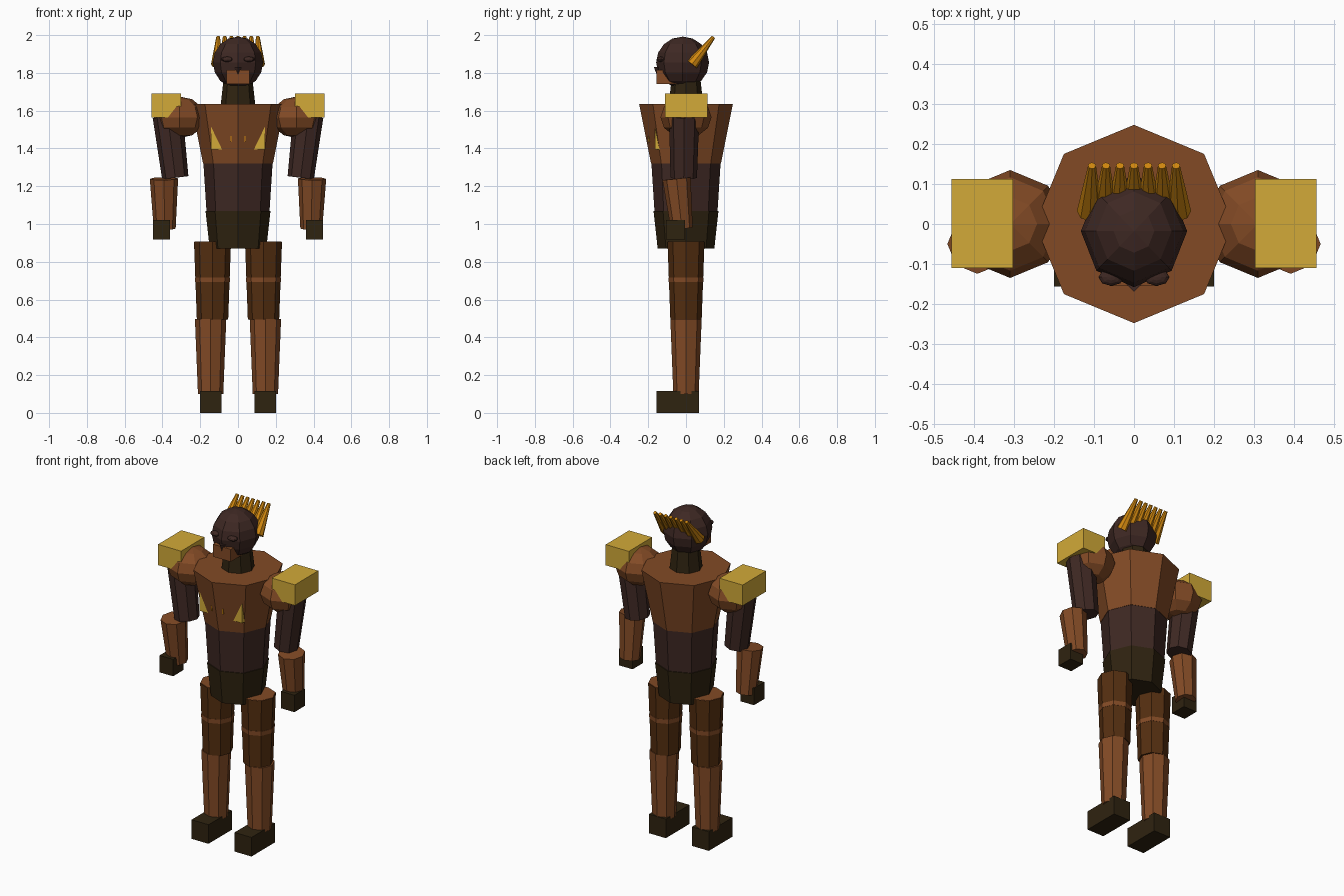
import bpy
from math import radians, cos, sin
from mathutils import Vector, Matrix

cube = bpy.data.objects.get("Cube")
if cube:
    bpy.data.objects.remove(cube)


def material(name, *rgb):
    lin = [((c / 255 + 0.055) / 1.055) ** 2.4 for c in rgb] + [1]
    m = bpy.data.materials.new(name)
    m.use_nodes = True
    m.diffuse_color = lin
    m.node_tree.nodes["Principled BSDF"].inputs["Base Color"].default_value = lin
    return m


BROWN = material("leather brown", 130, 74, 37)
DARK = material("dark brown", 62, 40, 35)
OLIVE = material("dark olive", 47, 35, 16)
THIGH = material("deep brown", 84, 46, 16)
GOLD = material("gold", 210, 170, 56)
AMBER = material("amber", 208, 135, 15)


def finish(name, mat):
    ob = bpy.context.object
    ob.name = name
    ob.data.materials.append(mat)
    return ob


def box(name, mat, low, high):
    low, high = Vector(low), Vector(high)
    bpy.ops.mesh.primitive_cube_add(size=1, location=(low + high) / 2)
    bpy.context.object.scale = high - low
    return finish(name, mat)


def limb(name, mat, a, b, r1, r2, sides=8):
    """Tapered prism from a to b, with a corner facing the front."""
    a, b = Vector(a), Vector(b)
    bpy.ops.mesh.primitive_cone_add(vertices=sides, radius1=r1, radius2=r2,
                                    depth=(b - a).length)
    ob = finish(name, mat)
    turn = Vector((0, 0, 1)).rotation_difference(b - a).to_matrix().to_4x4()
    ob.matrix_world = Matrix.Translation((a + b) / 2) @ turn
    return ob


def ball(name, mat, at, size, rings=8, sides=8):
    bpy.ops.mesh.primitive_uv_sphere_add(segments=sides, ring_count=rings,
                                         radius=1, location=at)
    bpy.context.object.scale = size
    return finish(name, mat)


# Trunk
limb("chest", BROWN, (0, 0, 1.32), (0, 0, 1.635), 0.185, 0.248)
limb("waist", DARK, (0, 0, 1.07), (0, 0, 1.32), 0.167, 0.183)
limb("pelvis", OLIVE, (0, 0, 0.87), (0, 0, 1.07), 0.15, 0.172)
limb("neck", OLIVE, (0, 0, 1.6), (0, 0, 1.78), 0.095, 0.075)

# Head
ball("head", DARK, (0, -0.018, 1.855), (0.133, 0.14, 0.137))
box("jaw", BROWN, (-0.06, -0.155, 1.74), (0.06, -0.05, 1.815))
nose = limb("nose", DARK, (0, -0.148, 1.775), (0, -0.148, 1.83), 0.001, 0.022, 4)

# Crown of spikes sweeping backward
for i in range(-3, 4):
    limb("crown_spike", AMBER, (i * 0.037, 0.032, 1.845),
         (i * 0.035, 0.146, 1.99), 0.032, 0.01)

for s, side in ((-1, "right"), (1, "left")):
    def mbox(name, mat, x, y, z):
        xs = sorted((s * x[0], s * x[1]))
        box(f"{side}_{name}", mat, (xs[0], y[0], z[0]), (xs[1], y[1], z[1]))

    def mlimb(name, mat, a, b, r1, r2):
        limb(f"{side}_{name}", mat, (s * a[0], *a[1:]), (s * b[0], *b[1:]), r1, r2)

    # Face and chest details
    ball(f"{side}_eyelid", DARK, (s * 0.057, -0.133, 1.872), (0.032, 0.022, 0.014))
    ball(f"{side}_eye", AMBER, (s * 0.06, -0.142, 1.872), (0.016, 0.012, 0.006))
    mbox("chest_plate", GOLD, (0.05, 0.143), (-0.165, -0.08), (1.395, 1.53))
    mbox("chest_stud", AMBER, (0.034, 0.04), (-0.2, -0.17), (1.435, 1.465))

    # Arm
    ball(f"{side}_shoulder", BROWN, (s * 0.31, 0, 1.565), (0.135, 0.135, 0.11), 6)
    mbox("shoulder_pad", GOLD, (0.303, 0.457), (-0.11, 0.113), (1.565, 1.69))
    mlimb("upper_arm", DARK, (0.332, -0.012, 1.245), (0.372, -0.01, 1.57), 0.07, 0.08)
    mlimb("forearm", BROWN, (0.388, -0.022, 0.975), (0.392, -0.05, 1.24), 0.058, 0.075)
    mbox("hand", OLIVE, (0.36, 0.45), (-0.105, -0.005), (0.918, 1.02))

    # Leg
    mlimb("thigh", THIGH, (0.135, 0, 0.495), (0.135, 0, 0.905), 0.083, 0.098)
    mlimb("thigh_cap", BROWN, (0.135, 0, 0.9), (0.135, 0, 0.907), 0.096, 0.096)
    mlimb("thigh_band", BROWN, (0.135, 0, 0.692), (0.135, 0, 0.718), 0.0915, 0.0925)
    mlimb("shin", BROWN, (0.145, 0, 0.1), (0.145, 0, 0.497), 0.067, 0.083)
    mbox("foot", OLIVE, (0.087, 0.2), (-0.157, 0.068), (0, 0.115))
